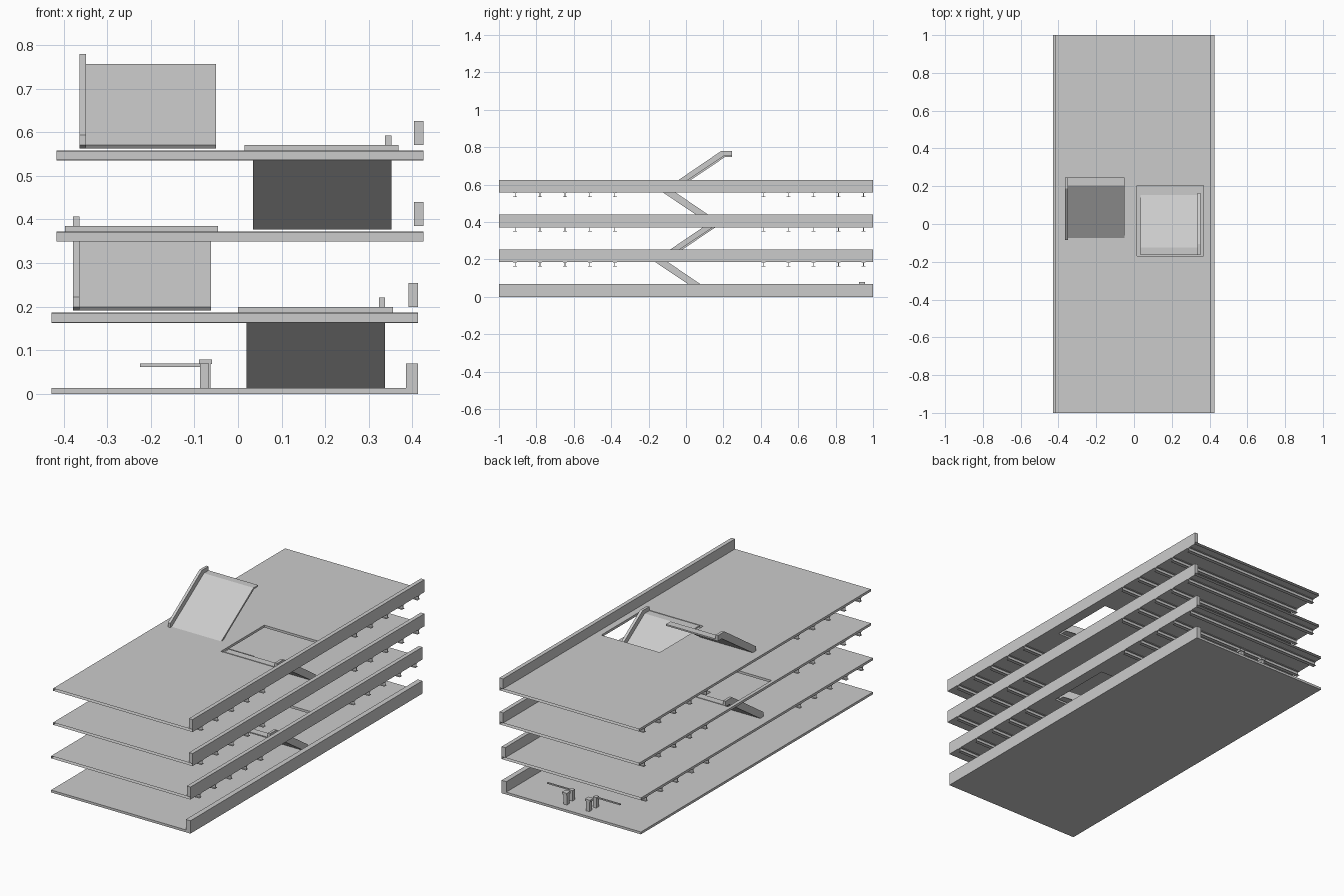
import bpy, bmesh

if "Cube" in bpy.data.objects:
    bpy.data.objects.remove(bpy.data.objects["Cube"])


def finish(name, bm):
    bmesh.ops.remove_doubles(bm, verts=bm.verts, dist=1e-5)
    bmesh.ops.recalc_face_normals(bm, faces=bm.faces)
    mesh = bpy.data.meshes.new(name)
    bm.to_mesh(mesh)
    bm.free()
    ob = bpy.data.objects.new(name, mesh)
    bpy.context.collection.objects.link(ob)
    return ob


def box(name, x0, x1, y0, y1, z0, z1):
    return prism(name, [(y0, z0), (y1, z0), (y1, z1), (y0, z1)], x0, x1)


def prism(name, profile, x0, x1):
    """Extrude a (y, z) outline along x."""
    bm = bmesh.new()
    a = [bm.verts.new((x0, y, z)) for y, z in profile]
    b = [bm.verts.new((x1, y, z)) for y, z in profile]
    n = len(profile)
    bm.faces.new(a)
    bm.faces.new(b[::-1])
    for i in range(n):
        j = (i + 1) % n
        bm.faces.new((a[i], b[i], b[j], a[j]))
    return finish(name, bm)


def floor_slab(name, x0, x1, z0, z1, hole):
    """Deck with a ramp opening; the two short ends are left open."""
    hx0, hx1, hy0, hy1 = hole
    xs, ys = [x0, hx0, hx1, x1], [-1, hy0, hy1, 1]
    bm = bmesh.new()
    v = {(i, j, k): bm.verts.new((xs[i], ys[j], (z0, z1)[k]))
         for i in range(4) for j in range(4) for k in range(2)}

    def upright(a, b):
        bm.faces.new((v[(*a, 0)], v[(*b, 0)], v[(*b, 1)], v[(*a, 1)]))

    for i in range(3):
        for j in range(3):
            if (i, j) != (1, 1):
                for k in range(2):
                    bm.faces.new([v[p] for p in ((i, j, k), (i + 1, j, k),
                                                 (i + 1, j + 1, k), (i, j + 1, k))])
    for i in (0, 3):
        for j in range(3):
            upright((i, j), (i, j + 1))
    ring = [(1, 1), (2, 1), (2, 2), (1, 2)]
    for n in range(4):
        upright(ring[n], ring[(n + 1) % 4])
    return finish(name, bm)


def ramp(label, x0, x1, y_foot, z_foot, d, rail_x):
    """Sloping deck with a flat landing, plus a kerb rail; d is the climb direction in y."""
    rise, run, land, t = 0.186, 0.278, 0.04, 0.008
    deck = [(0, 0), (run, rise), (run + land, rise), (run + land, rise - t),
            (run + 0.006, rise - t), (0.006, -t)]
    rail = [(-0.012, 0), (-0.012, 0.023), (run - 0.018, rise + 0.022),
            (run + land, rise + 0.022), (run + land, rise - t),
            (run + 0.006, rise - t), (0.006, -t)]
    place = lambda pts: [(y_foot + d * y, z_foot + z) for y, z in pts]
    prism(f"ramp_deck_{label}", place(deck), x0, x1)
    prism(f"ramp_rail_{label}", place(rail), *rail_x)


# Ground floor and its side wall
box("ground_slab", -0.428, 0.413, -1, 1, 0, 0.013)
box("ground_side_wall", 0.385, 0.413, -1, 1, 0.013, 0.07)

# Upper floors: slab, side wall, I-beams underneath
floors = [
    (2, -0.428, 0.413, 0.199, (0.0, 0.355, -0.213, 0.162)),
    (3, -0.416, 0.426, 0.385, (-0.397, -0.046, -0.17, 0.205)),
    (4, -0.416, 0.426, 0.571, (0.015, 0.368, -0.17, 0.205)),
]
beam_rows = [-0.914 + 0.1335 * i for i in range(5)] + [0.415 + 0.1335 * i for i in range(5)]
for n, x0, x1, top, hole in floors:
    low = top - 0.013
    floor_slab(f"floor_slab_{n}", x0, x1, low, top, hole)
    box(f"side_wall_{n}", x1 - 0.022, x1, -1, 1, top, top + 0.055)
    f, w, b = 0.01, 0.0015, low - 0.023
    half = [(f, b), (f, b + 0.002), (w, b + 0.002), (w, low - 0.002), (f, low - 0.002), (f, low)]
    outline = half + [(-y, z) for y, z in reversed(half)]
    for i, yc in enumerate(beam_rows):
        prism(f"beam_{n}_{i}", [(yc + y, z) for y, z in outline], x0, x1)

# Ramps alternate sides and directions
ramp("1", 0.02, 0.337, 0.112, 0.013, -1, (0.323, 0.337))
ramp("2", -0.378, -0.062, -0.118, 0.199, 1, (-0.378, -0.363))
ramp("3", 0.034, 0.352, 0.153, 0.385, -1, (0.337, 0.352))
ramp("4", -0.364, -0.05, -0.073, 0.571, 1, (-0.364, -0.349))

# Entry and exit gates: ticket kiosk with hood, barrier post and arm
for side, s in (("exit", -1), ("entry", 1)):
    def part(name, a, b, *rest):
        lo, hi = sorted((-0.005 + s * a, -0.005 + s * b))
        box(f"{side}_{name}", lo, hi, *rest)
    part("kiosk", 0.058, 0.078, 0.928, 0.952, 0, 0.068)
    part("kiosk_hood", 0.055, 0.085, 0.925, 0.957, 0.068, 0.079)
    part("barrier_post", 0.062, 0.082, 0.875, 0.898, 0, 0.07)
    part("barrier_arm", 0.082, 0.22, 0.883, 0.89, 0.062, 0.069)
